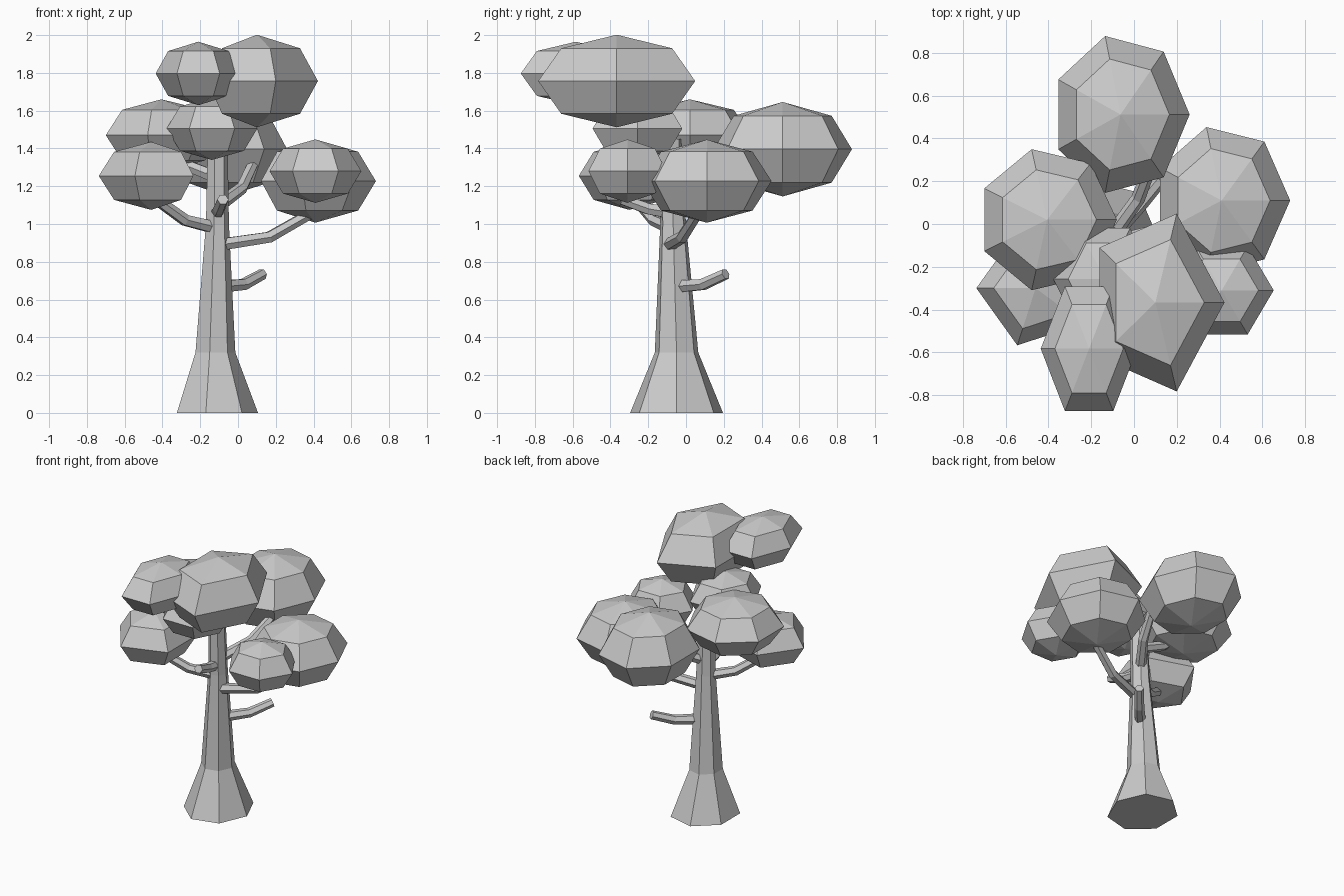
import bpy, bmesh
from math import sin, cos, pi, radians
from mathutils import Vector

if "Cube" in bpy.data.objects:
    bpy.data.objects.remove(bpy.data.objects["Cube"])


def loft(name, rings, start=None, end=None):
    """Skin equal-count rings; close each end with a pole point or a flat cap."""
    bm = bmesh.new()
    vs = [[bm.verts.new(p) for p in ring] for ring in rings]
    n = len(vs[0])
    for a, b in zip(vs, vs[1:]):
        for i in range(n):
            j = (i + 1) % n
            bm.faces.new((a[i], a[j], b[j], b[i]))
    for ring, pole in ((vs[0], start), (vs[-1], end)):
        if pole is None:
            bm.faces.new(ring)
        else:
            p = bm.verts.new(pole)
            for i in range(n):
                bm.faces.new((ring[i], ring[(i + 1) % n], p))
    bmesh.ops.recalc_face_normals(bm, faces=bm.faces)
    me = bpy.data.meshes.new(name)
    bm.to_mesh(me)
    bm.free()
    ob = bpy.data.objects.new(name, me)
    bpy.context.collection.objects.link(ob)
    return ob


def ellipse(c, u, v, n, turn=0.0):
    c = Vector(c)
    return [c + u * cos(turn + 2 * pi * i / n) + v * sin(turn + 2 * pi * i / n)
            for i in range(n)]


def foliage(name, c, r, n, turn=0):
    """Low-poly ball: n segments and four bands, squashed to radii r."""
    c = Vector(c)
    rings = []
    for lat in (-45, 0, 45):
        k, h = cos(radians(lat)), sin(radians(lat))
        rings.append(ellipse(c + Vector((0, 0, r[2] * h)), Vector((r[0] * k, 0, 0)),
                             Vector((0, r[1] * k, 0)), n, radians(turn)))
    up = Vector((0, 0, r[2]))
    loft(name, rings, c - up, c + up)


def branch(name, path, r0=0.036, r1=0.03, n=6):
    """Bent tube with rings square to the path."""
    pts = [Vector(p) for p in path]
    rings = []
    for i, p in enumerate(pts):
        d = (pts[min(i + 1, len(pts) - 1)] - pts[max(i - 1, 0)]).normalized()
        side = d.cross(Vector((0, 0, 1))).normalized()
        r = r0 + (r1 - r0) * i / (len(pts) - 1)
        rings.append(ellipse(p, side * r, side.cross(d) * r, n))
    loft(name, rings)


# Flared seven-sided trunk: centre x, y, height, radius x, radius y
trunk = [(-.12, -.05, 0, .226, .252), (-.125, -.05, .32, .111, .118),
         (-.112, -.068, 1.0, .064, .07), (-.11, -.085, 1.45, .055, .06)]
loft("trunk", [ellipse((x, y, z), Vector((rx, 0, 0)), Vector((0, ry, 0)), 7)
               for x, y, z, rx, ry in trunk])

# Branches and broken stubs
branch("stub_low", [(-.08, -.03, .67), (.03, .09, .68), (.13, .21, .735)])
branch("branch_right", [(-.1, -.09, .89), (.165, -.02, .93), (.41, .07, 1.07)])
branch("branch_left_low", [(-.12, -.08, .98), (-.28, -.17, 1.02), (-.46, -.28, 1.15)])
branch("stub_front", [(-.11, -.08, 1.06), (-.1, -.2, 1.08), (-.08, -.34, 1.13)])
branch("branch_back", [(-.1, -.05, 1.1), (.02, .12, 1.19), (.08, .28, 1.32)])
branch("branch_left_high", [(-.12, -.05, 1.25), (-.27, -.03, 1.31), (-.41, .01, 1.42)])

# Foliage clumps: centre, radii, segments, turn
clumps = {
    "foliage_top_right": ((.1, -.367, 1.757), (.323, .437, .245), 5, 0),
    "foliage_top_left": ((-.21, -.583, 1.797), (.226, .337, .168), 6, 0),
    "foliage_middle": ((-.138, -.257, 1.505), (.24, .274, .166), 6, 0),
    "foliage_left_high": ((-.406, .02, 1.47), (.326, .338, .19), 7, 0),
    "foliage_left_low": ((-.46, -.3, 1.255), (.277, .281, .18), 5, 180),
    "foliage_right": ((.41, .11, 1.227), (.32, .352, .22), 7, 0),
    "foliage_right_small": ((.41, -.31, 1.28), (.243, .238, .168), 6, 0),
    "foliage_back": ((-.063, .512, 1.396), (.323, .376, .25), 7, 0),
}
for name, (c, r, n, turn) in clumps.items():
    foliage(name, c, r, n, turn)
